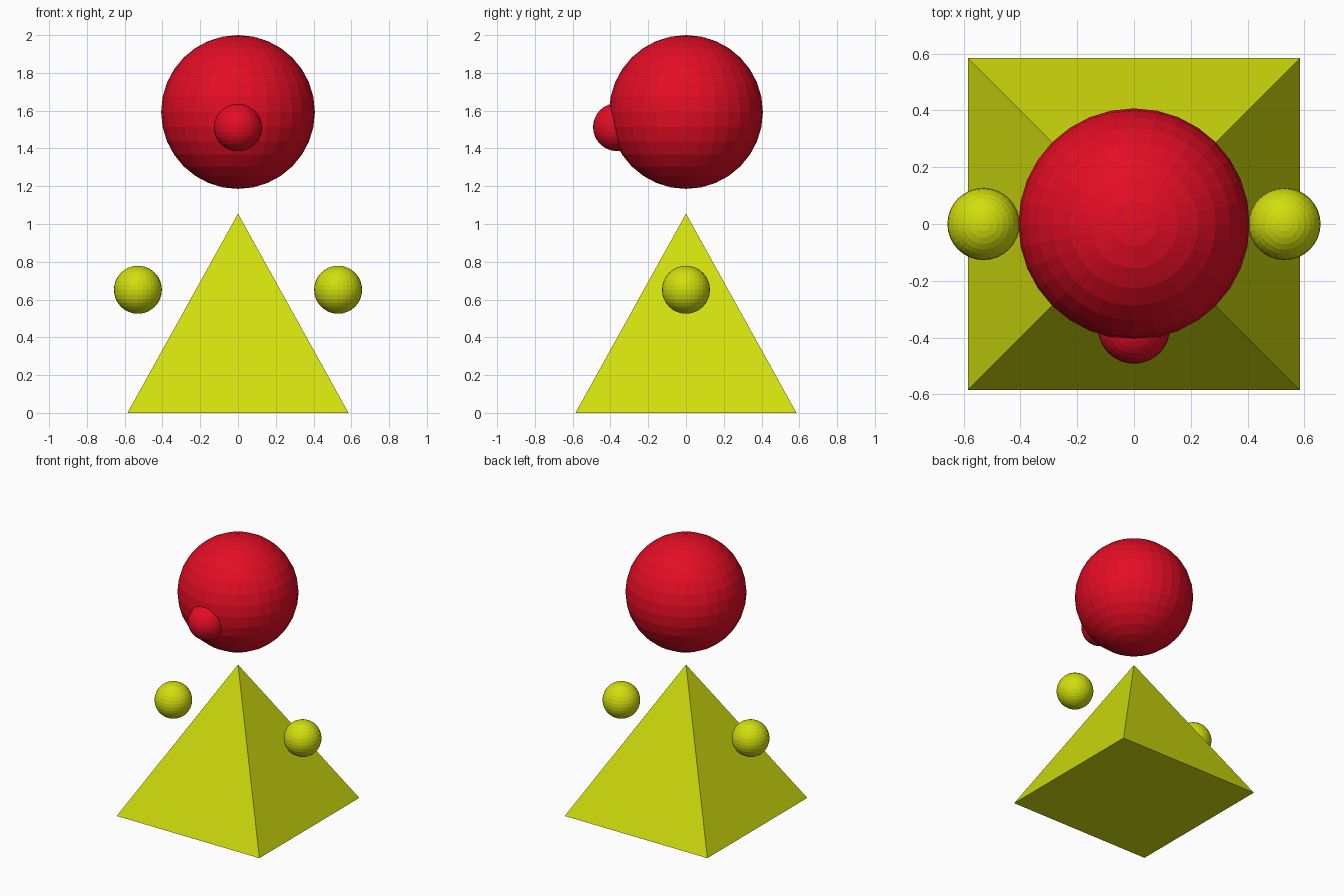
import bpy
from math import pi, sqrt

cube = bpy.data.objects.get("Cube")
if cube:
    bpy.data.objects.remove(cube, do_unlink=True)


def make_material(name, color):
    mat = bpy.data.materials.new(name)
    mat.use_nodes = True
    mat.diffuse_color = color
    mat.node_tree.nodes["Principled BSDF"].inputs["Base Color"].default_value = color
    return mat


def finish(name, mat):
    obj = bpy.context.object
    obj.name = name
    obj.data.name = name
    obj.data.materials.append(mat)
    bpy.ops.object.shade_flat()
    return obj


def ball(name, radius, location, mat):
    bpy.ops.mesh.primitive_uv_sphere_add(segments=32, ring_count=16,
                                         radius=radius, location=location)
    return finish(name, mat)


red = make_material("red", (0.77, 0.004, 0.018, 1))
yellow = make_material("yellow green", (0.64, 0.73, 0.004, 1))

# Square pyramid body, its sides facing the axes
half_width, height = 0.585, 1.055
bpy.ops.mesh.primitive_cone_add(vertices=4, radius1=half_width * sqrt(2), radius2=0,
                                depth=height, location=(0, 0, height / 2),
                                rotation=(0, 0, pi / 4))
finish("body", yellow)

# Floating head with a nose
ball("head", 0.407, (0, 0, 1.593), red)
ball("nose", 0.127, (0, -0.365, 1.513), red)

# Floating hands
for side, sign in (("left", 1), ("right", -1)):
    ball(side + "_hand", 0.127, (sign * 0.53, 0, 0.652), yellow)
